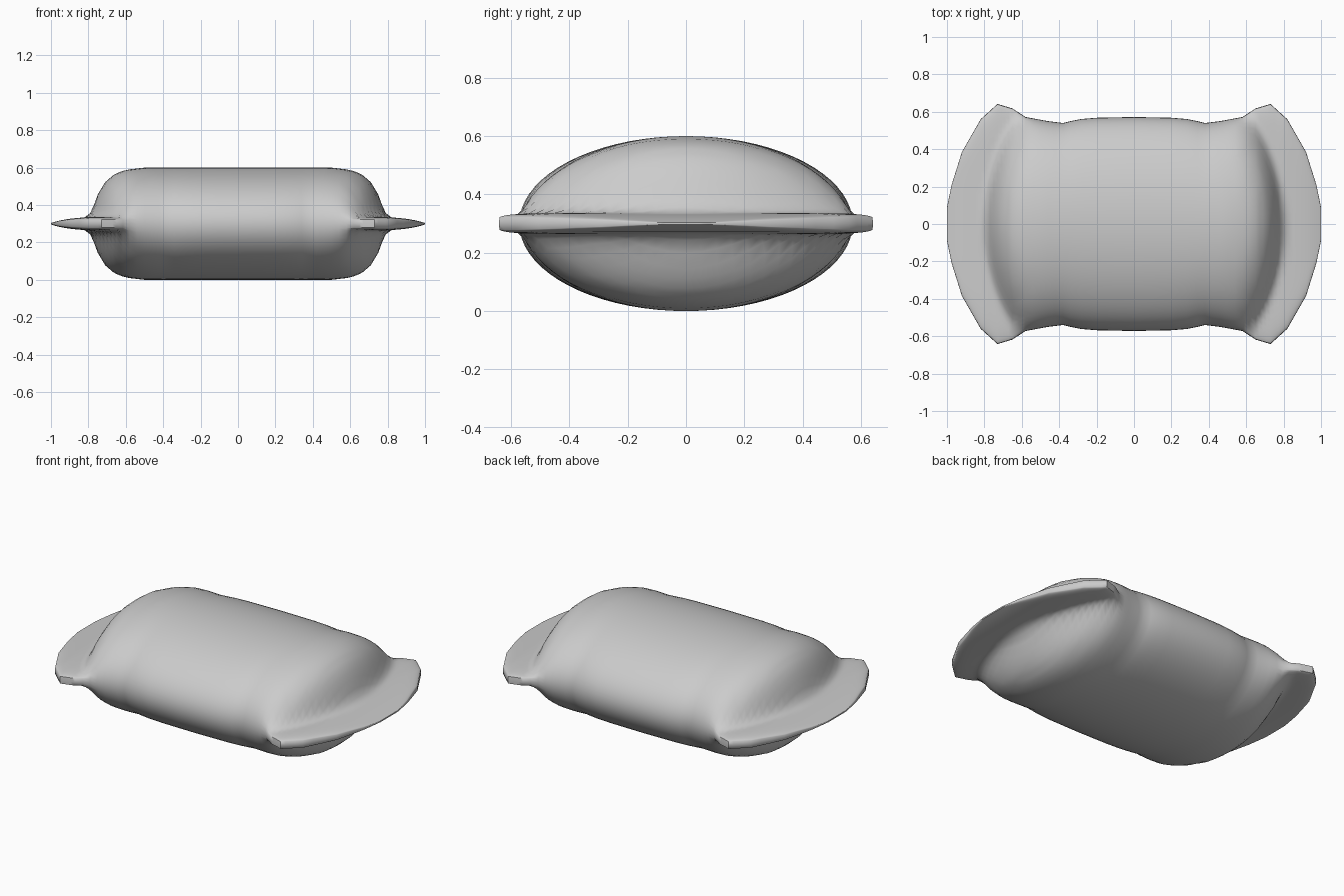
import bpy, bmesh
from math import sin, cos, pi

if "Cube" in bpy.data.objects:
    bpy.data.objects.remove(bpy.data.objects["Cube"])

# Half width of the outline (x, y), half height along the middle (x, h)
OUTLINE = [(0, .572), (.2, .568), (.3, .56), (.38, .54), (.46, .55), (.58, .572), (.65, .618),
           (.73, .642), (.82, .56), (.92, .385), (.975, .21), (1, .09)]
BODY = [(0, .3), (.5, .3), (.6, .288), (.66, .265), (.71, .222), (.75, .155),
        (.775, .085), (.8, .03), (.83, 0), (2, 0)]
FLANGE = [(0, 0), (.4, 0), (.62, .036), (.8, .036), (.9, .027), (.96, .016), (1, .004)]


def sample(points, x):
    """Piecewise-linear profile lookup."""
    for (x0, y0), (x1, y1) in zip(points, points[1:]):
        if x <= x1:
            return y0 + (y1 - y0) * (x - x0) / (x1 - x0)
    return points[-1][1]


def half_height(x, y, width):
    # Puffed centre: elliptical across, with ends that curve back at the corners
    core = min(width, .572)
    r = min(1, abs(y) / core)
    ell = max(0, 1 - r * r) ** .5
    body = sample(BODY, x + .15 * r * r * min(1, max(0, (x - .2) / .4))) * ell
    # Thin sealed flange with a rounded rim
    rim = max(0, 1 - abs(y / width) ** 10) ** .5
    flange = sample(FLANGE, x) * (.5 + .5 * rim if rim > .05 else 0)
    return (body ** 3 + flange ** 3) ** (1 / 3)


# Cross-section rings lofted from end to end
half = [.1, .2, .28, .34, .38, .42, .46, .5, .54, .58, .615, .65, .67, .69, .71, .73, .75, .77,
        .79, .82, .85, .885, .92, .95, .975, .99, 1]
stations = [-x for x in reversed(half)] + [0] + half
N = 72
bm = bmesh.new()
rings = []
for x in stations:
    w = sample(OUTLINE, abs(x))
    ring = []
    for i in range(N):
        a = 2 * pi * i / N
        y = w * cos(a)
        side = 0 if i % (N // 2) == 0 else (1 if sin(a) > 0 else -1)
        ring.append(bm.verts.new((x, y, .3 + side * half_height(abs(x), y, w))))
    rings.append(ring)
for a, b in zip(rings, rings[1:]):
    for i in range(N):
        j = (i + 1) % N
        bm.faces.new((a[i], a[j], b[j], b[i]))
bm.faces.new(rings[0])
bm.faces.new(rings[-1])
bmesh.ops.recalc_face_normals(bm, faces=bm.faces)

mesh = bpy.data.meshes.new("sealed_pouch")
bm.to_mesh(mesh)
bm.free()
pouch = bpy.data.objects.new("sealed_pouch", mesh)
bpy.context.collection.objects.link(pouch)
bpy.context.view_layer.objects.active = pouch
pouch.select_set(True)
bpy.ops.object.shade_smooth_by_angle(angle=1.0)
